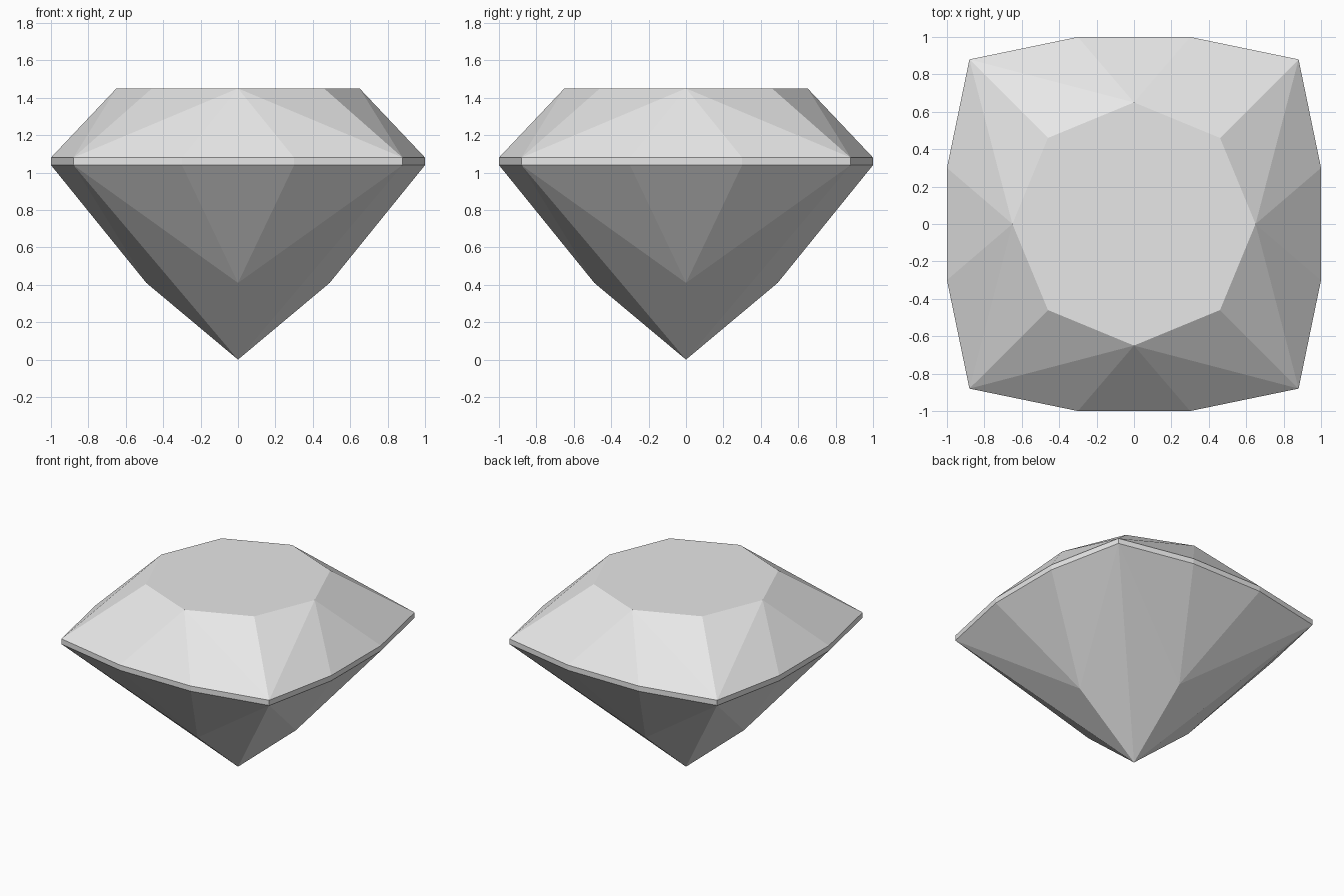
import bpy
import bmesh
from math import pi
from mathutils import Matrix, Vector

cube = bpy.data.objects.get("Cube")
if cube:
    bpy.data.objects.remove(cube, do_unlink=True)

# Single pale stone colour
stone = bpy.data.materials.new("pale_grey_stone")
stone.use_nodes = True
stone.diffuse_color = (0.8, 0.8, 0.8, 1)
stone.node_tree.nodes["Principled BSDF"].inputs["Base Color"].default_value = (0.8, 0.8, 0.8, 1)

TABLE_Z, GIRDLE_TOP, GIRDLE_LOW, KNEE_Z = 1.45, 1.08, 1.04, 0.41
TABLE_R, TABLE_CORNER, KNEE_R = 0.65, 0.46, 0.49
CORNER, FLAT = 0.88, 0.30

bm = bmesh.new()


def girdle(z):
    """One side of the cushion outline, left corner to right corner."""
    return [Vector((-CORNER, -CORNER, z)), Vector((-FLAT, -1, z)),
            Vector((FLAT, -1, z)), Vector((CORNER, -CORNER, z))]


def quarter():
    """All facets belonging to one side of the stone."""
    upper, lower = girdle(GIRDLE_TOP), girdle(GIRDLE_LOW)
    star = Vector((0, -TABLE_R, TABLE_Z))
    table_l = Vector((-TABLE_CORNER, -TABLE_CORNER, TABLE_Z))
    table_r = Vector((TABLE_CORNER, -TABLE_CORNER, TABLE_Z))
    knee = Vector((0, -KNEE_R, KNEE_Z))
    culet = Vector((0, 0, 0))
    facets = [(table_l, upper[0], star), (star, upper[3], table_r),
              (culet, knee, lower[0]), (culet, lower[3], knee)]
    for i in range(3):
        facets.append((upper[i], upper[i + 1], star))            # crown
        facets.append((lower[i], lower[i + 1], upper[i + 1], upper[i]))  # girdle
        facets.append((lower[i + 1], lower[i], knee))            # pavilion
    return facets


# Repeat the side four times around the vertical axis
for turn in range(4):
    spin = Matrix.Rotation(turn * pi / 2, 3, "Z")
    for facet in quarter():
        bm.faces.new([bm.verts.new(spin @ p) for p in facet])

bmesh.ops.remove_doubles(bm, verts=bm.verts, dist=0.001)

# Close the flat table on top
rim = [e for e in bm.edges if e.is_boundary]
bmesh.ops.contextual_create(bm, geom=rim)
bmesh.ops.recalc_face_normals(bm, faces=bm.faces)

mesh = bpy.data.meshes.new("cut_gemstone")
bm.to_mesh(mesh)
bm.free()
mesh.materials.append(stone)
gem = bpy.data.objects.new("cut_gemstone", mesh)
bpy.context.collection.objects.link(gem)
